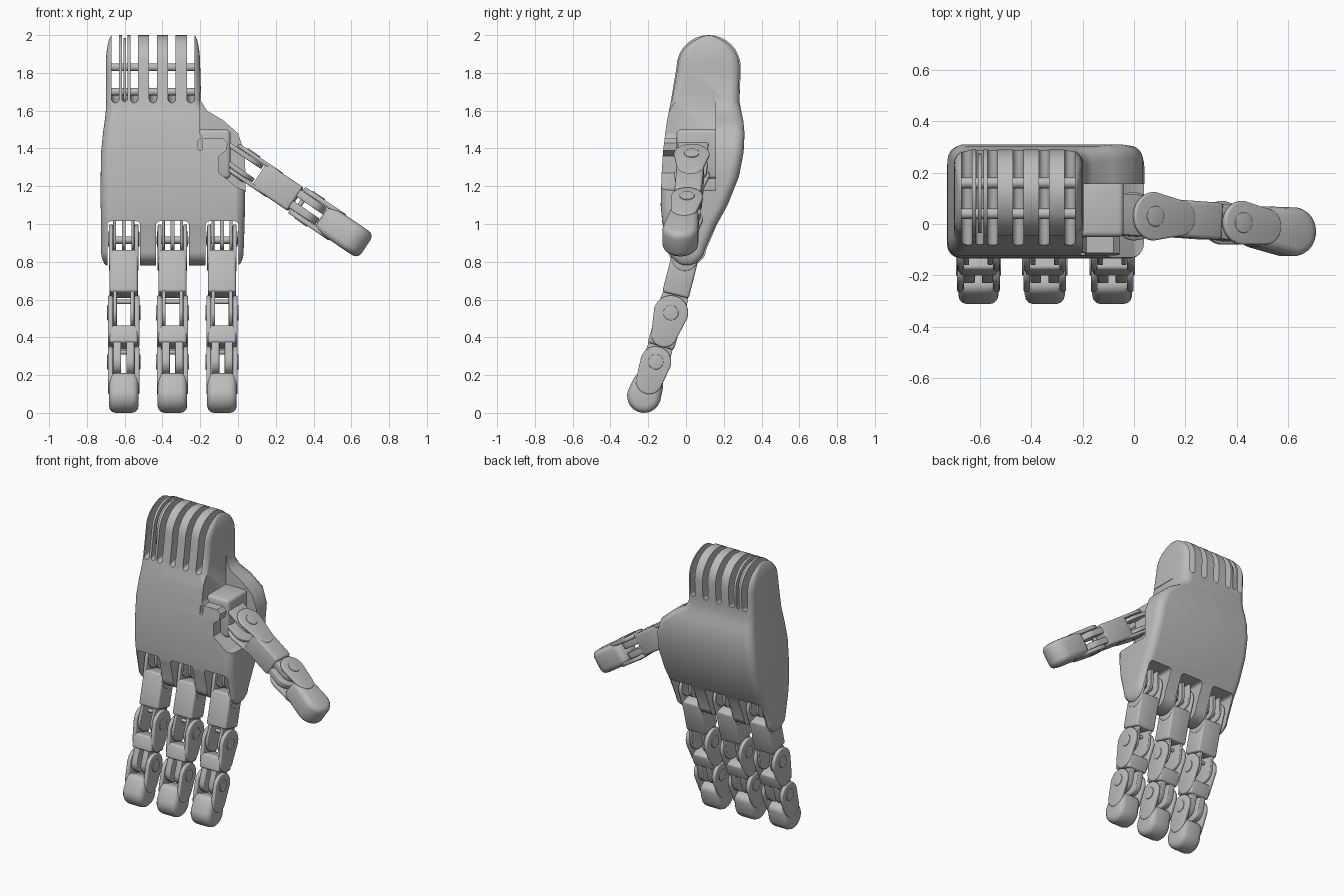
import bpy, bmesh, math
from mathutils import Matrix, Vector

cube = bpy.data.objects.get("Cube")
if cube:
    bpy.data.objects.remove(cube, do_unlink=True)

grey = bpy.data.materials.new("warm_grey")
grey.use_nodes = True
grey.diffuse_color = (0.5, 0.5, 0.5, 1)
grey.node_tree.nodes["Principled BSDF"].inputs["Base Color"].default_value = (0.5, 0.5, 0.5, 1)


def frame(a, b, w, origin=(0, 0, 0)):
    """Matrix with the given axes as columns."""
    m = Matrix((a, b, w)).transposed().to_4x4()
    m.translation = origin
    return m


X, Y, Z = (1, 0, 0), (0, 1, 0), (0, 0, 1)
SIDE = frame(Y, Z, X)          # outlines in y,z swept along x
FRONT = frame(X, Z, Y)         # outlines in x,z swept along y


def activate(ob):
    bpy.ops.object.select_all(action="DESELECT")
    ob.select_set(True)
    bpy.context.view_layer.objects.active = ob


def finish(name, bm, bevel=0.0):
    bmesh.ops.recalc_face_normals(bm, faces=bm.faces)
    me = bpy.data.meshes.new(name)
    bm.to_mesh(me)
    bm.free()
    me.materials.append(grey)
    ob = bpy.data.objects.new(name, me)
    bpy.context.collection.objects.link(ob)
    activate(ob)
    if bevel:
        mod = ob.modifiers.new("edge", "BEVEL")
        mod.width, mod.segments = bevel, 3
        mod.limit_method, mod.angle_limit = "ANGLE", math.radians(40)
        bpy.ops.object.modifier_apply(modifier=mod.name)
    bpy.ops.object.shade_smooth_by_angle(angle=math.radians(38))
    return ob


def slab(name, pts, w0, w1, mat, bevel=0.0):
    """Sweep a flat outline from w0 to w1 along the third axis of mat."""
    bm = bmesh.new()
    rings = [[bm.verts.new(mat @ Vector((p[0], p[1], w))) for p in pts] for w in (w0, w1)]
    bm.faces.new(rings[0])
    bm.faces.new(rings[1])
    n = len(pts)
    for i in range(n):
        j = (i + 1) % n
        bm.faces.new((rings[0][i], rings[0][j], rings[1][j], rings[1][i]))
    return finish(name, bm, bevel)


def outline(a, ra, b, rb, round_a=True, round_b=True, n=12):
    """Capsule from a to b whose ends are round or square."""
    a, b = Vector(a), Vector(b)
    e = (b - a).normalized()
    s = Vector((-e.y, e.x))
    pts = []
    for c, r, d, rounded in ((a, ra, -e, round_a), (b, rb, e, round_b)):
        side = s if d == -e else -s
        for i in range(n + 1) if rounded else (0, n):
            t = math.pi * i / n
            pts.append(c + side * r * math.cos(t) + d * (r * math.sin(t) if rounded else 0))
    return pts


def disc(c, r):
    return [(c[0] + r * math.cos(math.tau * i / 24), c[1] + r * math.sin(math.tau * i / 24))
            for i in range(24)]


def box(x0, x1, z0, z1):
    return [(x0, z0), (x1, z0), (x1, z1), (x0, z1)]


def cut(ob, cutter):
    mod = ob.modifiers.new("cut", "BOOLEAN")
    mod.operation, mod.solver, mod.object = "DIFFERENCE", "EXACT", cutter
    activate(ob)
    bpy.ops.object.modifier_apply(modifier=mod.name)
    bpy.data.objects.remove(cutter, do_unlink=True)


# Palm and wrist: rounded rectangles stacked along z (z, x0, x1, y0, y1)
levels = [(0.86, -0.725, 0.03, -0.095, 0.105), (1.0, -0.725, 0.035, -0.125, 0.165),
          (1.1, -0.727, 0.037, -0.134, 0.22), (1.25, -0.727, 0.04, -0.13, 0.28),
          (1.38, -0.725, 0.035, -0.122, 0.305), (1.48, -0.715, 0.0, -0.11, 0.31),
          (1.55, -0.705, -0.08, -0.1, 0.303), (1.6, -0.7, -0.165, -0.09, 0.292),
          (1.65, -0.7, -0.195, -0.08, 0.283), (1.83, -0.7, -0.2, -0.05, 0.29)]


def dome(level, height, steps=8):
    z, x0, x1, y0, y1 = level
    out = []
    for i in range(1, steps + 1):
        t = math.pi / 2 * min(i / steps, 0.97)
        c, k = (y0 + y1) / 2, (y1 - y0) / 2 * math.cos(t)
        inset = 0.035 * (1 - math.cos(t))
        out.append((z + height * math.sin(t), x0 + inset, x1 - inset, c - k, c + k))
    return out


def rounded_ring(bm, z, x0, x1, y0, y1):
    r = min(0.055, (y1 - y0) * 0.35)
    ring = []
    for k, (cx, cy) in enumerate(((x1 - r, y1 - r), (x0 + r, y1 - r),
                                  (x0 + r, y0 + r), (x1 - r, y0 + r))):
        for i in range(7):
            t = math.pi / 2 * (k + i / 6)
            ring.append(bm.verts.new((cx + r * math.cos(t), cy + r * math.sin(t), z)))
    return ring


stack = dome(levels[0], -0.08)[::-1] + levels + dome(levels[-1], 0.17)
bm = bmesh.new()
rings = [rounded_ring(bm, *lv) for lv in stack]
for lo, hi in zip(rings, rings[1:]):
    for i in range(len(lo)):
        j = (i + 1) % len(lo)
        bm.faces.new((lo[i], lo[j], hi[j], hi[i]))
bm.faces.new(rings[0])
bm.faces.new(rings[-1])
palm = finish("palm", bm)

# Thumb recess, leaving a small tongue on the palm front
recess = [(-0.2, 1.7), (-0.2, 1.475), (-0.185, 1.455), (-0.08, 1.455), (-0.055, 1.43),
          (-0.06, 1.39), (-0.1, 1.36), (-0.1, 1.27), (0.0, 1.19), (0.2, 1.13), (0.2, 1.7)]
cut(palm, slab("recess_cutter", recess, -0.3, 0.155, FRONT))
cut(palm, slab("keyhole_cutter", outline((-0.2, 1.4), 0.011, (-0.2, 1.44), 0.011),
               -0.3, -0.08, FRONT))

# Wrist slots, with floors rising to the back
SLOPED = frame(X, Z, (0, 1, 0.17))
for x, r in [(-0.65 + 0.1 * i, 0.02) for i in range(5)] + [(-0.6, 0.014)]:
    cut(palm, slab("slot_cutter", outline((x, 1.675), r, (x, 2.3), r), -0.3, 0.5, SLOPED))

# Finger pockets
finger_x = (-0.605, -0.347, -0.085)
for x in finger_x:
    cut(palm, slab("pocket_cutter", box(x - 0.087, x + 0.087, 0.6, 1.015),
                   -0.4, 0.5, FRONT, 0.02))
activate(palm)
bpy.ops.object.shade_smooth_by_angle(angle=math.radians(38))

# Rods and divider inside the wrist
slab("upper_wrist_rod", disc((0.16, 1.83), 0.021), -0.69, -0.21, SIDE)
slab("lower_wrist_rod", disc((0.04, 1.7), 0.02), -0.69, -0.21, SIDE)
slab("wrist_divider", outline((0.12, 1.7), 0.155, (0.12, 1.83), 0.155), -0.606, -0.594, SIDE)


def digit(name, joints, tip, mat):
    """Chain of forked phalanges ending in a rounded fingertip."""
    stops = joints + [tip]
    for k in range(len(joints)):
        a, b = Vector(stops[k][:2]), Vector(stops[k + 1][:2])
        ra, rb = stops[k][2], stops[k + 1][2]
        e = (b - a).normalized()
        last = k == len(joints) - 1
        part = f"{name}_phalanx_{k + 1}"
        outer = 0.078 if k == 0 else 0.083
        start = a + e * ra * 0.95
        # Solid core
        if last:
            slab(part, outline(start, 0.076, b, rb, False), -0.078, 0.078, mat, 0.035)
        else:
            slab(part, outline(start, 0.072, b - e * rb * 1.05, 0.072, False, False),
                 -0.075, 0.075, mat, 0.014)
        # Fork cheeks with hinge caps, and the ears of the next joint
        inner = 0.014 if k == len(joints) - 2 else 0.036
        for s in (-1, 1):
            slab(part + "_cheek", outline(a, ra, start + e * 0.03, 0.07),
                 s * 0.057, s * outer, mat, 0.008)
            slab(part + "_hinge_cap", disc(a, 0.04), s * 0.06, s * (outer + 0.005), mat, 0.003)
            if not last:
                slab(part + "_ear", outline(b - e * rb * 1.2, 0.066, b, rb - 0.012),
                     s * inner, s * 0.056, mat, 0.005)
        if not last:
            slab(part + "_crossbar", disc(b - e * rb * 0.65, 0.012), -0.05, 0.05, mat)


# Fingers and the lugs that hold them
for label, x in zip(("right", "middle", "left"), finger_x):
    mat = frame(Y, Z, X, (x, 0, 0))
    digit(label + "_finger", [(0.02, 0.92, 0.078), (-0.08, 0.53, 0.092), (-0.16, 0.27, 0.082)],
          (-0.222, 0.09, 0.09), mat)
    slab(label + "_finger_lug", outline((0.02, 0.92), 0.06, (0.02, 1.05), 0.06),
         -0.01, 0.01, mat)
    slab(label + "_knuckle_pin", disc((0.02, 0.915), 0.02), -0.084, 0.084, mat)
    for s in (-1, 1):
        slab(label + "_knuckle_ear", outline((0.02, 0.92), 0.066, (0.02, 1.04), 0.066),
             s * 0.04, s * 0.056, mat, 0.005)

# Thumb, tilted down and away from the palm
along = Vector((0.83, 0, -0.56)).normalized()
mat = frame(Y, -along, Vector(Y).cross(-along), (0.04, 0, 1.31))
digit("thumb", [(0.03, 0, 0.095), (0.005, -0.41, 0.085)], (-0.03, -0.675, 0.095), mat)
for s in (-1, 1):
    slab("thumb_mount_ear", outline((0.03, 0), 0.08, (0.04, 0.16), 0.08),
         s * 0.03, s * 0.055, mat, 0.006)

# Thumb base inside the recess
slab("thumb_base", box(-0.05, 0.17, 1.24, 1.5), -0.24, -0.04, SIDE, 0.02)
